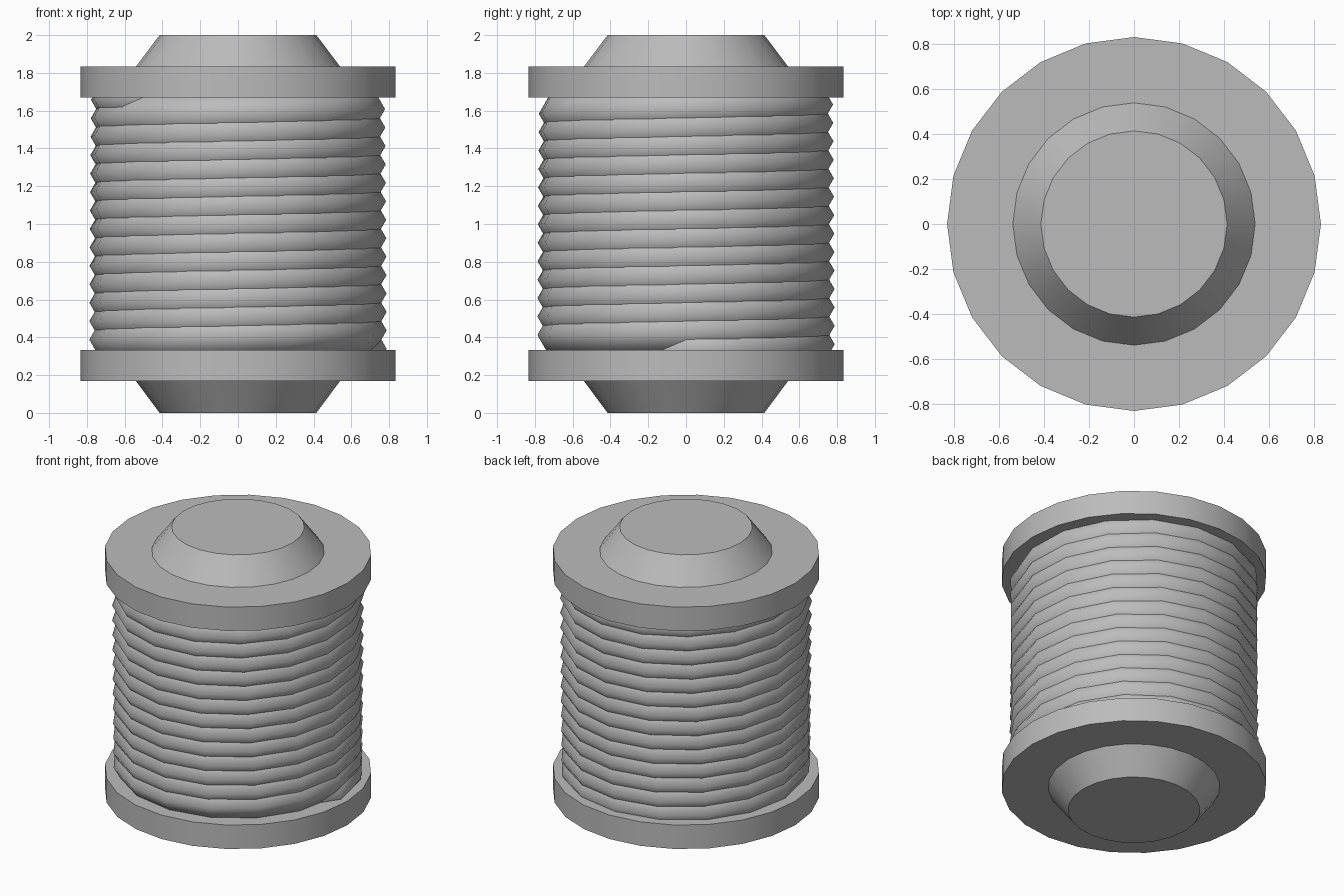
import bpy, bmesh
from math import cos, sin, pi, radians

if "Cube" in bpy.data.objects:
    bpy.data.objects.remove(bpy.data.objects["Cube"])

# Mid grey shared by both parts
grey = bpy.data.materials.new("grey")
grey.diffuse_color = (0.5, 0.5, 0.5, 1)
grey.use_nodes = True
grey.node_tree.nodes["Principled BSDF"].inputs["Base Color"].default_value = grey.diffuse_color


def make_object(name, bm, angle):
    bmesh.ops.recalc_face_normals(bm, faces=bm.faces[:])
    mesh = bpy.data.meshes.new(name)
    bm.to_mesh(mesh)
    bm.free()
    mesh.materials.append(grey)
    obj = bpy.data.objects.new(name, mesh)
    bpy.context.collection.objects.link(obj)
    bpy.ops.object.select_all(action='DESELECT')
    obj.select_set(True)
    bpy.context.view_layer.objects.active = obj
    bpy.ops.object.shade_smooth_by_angle(angle=angle)
    return obj


def skin_rings(bm, rings):
    """Bridge equal vertex rings and cap both ends."""
    for a, b in zip(rings, rings[1:]):
        for i in range(len(a)):
            j = (i + 1) % len(a)
            bm.faces.new((a[i], a[j], b[j], b[i]))
    bm.faces.new(rings[0])
    bm.faces.new(rings[-1])


# Spool: tapered ends, two flanges and a hidden core, turned as one profile
profile = [(0.415, 0), (0.54, 0.168), (0.833, 0.168), (0.833, 0.333), (0.54, 0.333),
           (0.54, 1.67), (0.833, 1.67), (0.833, 1.834), (0.54, 1.834), (0.415, 2)]
bm = bmesh.new()
skin_rings(bm, [[bm.verts.new((r * cos(k * pi / 12), r * sin(k * pi / 12), z))
                 for k in range(24)] for r, z in profile])
make_object("spool", bm, radians(30))

# Rope: thick six-sided tube with overlapping turns, both ends tucked inward
PITCH, TUBE, COIL = 0.0978, 0.12, 0.667
STEP = radians(22.46)
COUNT = 13 * 16 + 10
bm = bmesh.new()
rings = []
for n in range(-1, COUNT + 2):
    a = n * STEP
    z = 0.339 + PITCH * a / (2 * pi)
    coil = COIL if 0 <= n <= COUNT else COIL - 0.12
    ring = []
    for k in range(6):
        t = k * pi / 3
        r = coil + TUBE * cos(t)
        ring.append(bm.verts.new((r * cos(a), r * sin(a), z + TUBE * sin(t))))
    rings.append(ring)
skin_rings(bm, rings)
make_object("rope_winding", bm, radians(75))
